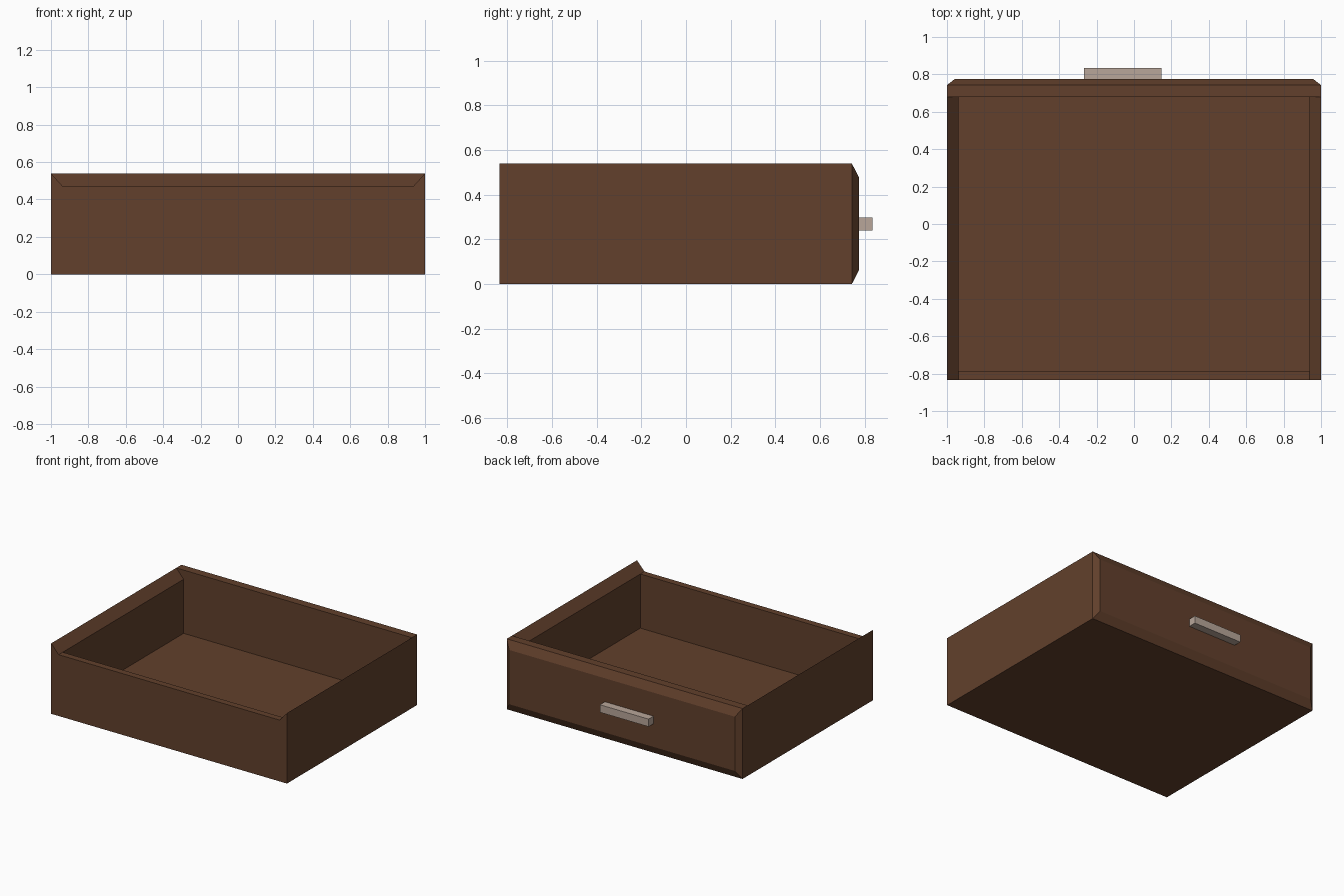
import bpy, bmesh
from mathutils import Vector

if "Cube" in bpy.data.objects:
    bpy.data.objects.remove(bpy.data.objects["Cube"])


def material(name, rgb):
    m = bpy.data.materials.new(name)
    m.diffuse_color = (*rgb, 1)
    m.use_nodes = True
    m.node_tree.nodes["Principled BSDF"].inputs["Base Color"].default_value = m.diffuse_color
    return m


WOOD = material("brown wood", (0.122, 0.051, 0.025))
METAL = material("pale handle", (0.48, 0.38, 0.32))

# Main dimensions
BACK, SHELL, LIP, FACE, END = -0.835, 0.68, 0.743, 0.775, 0.835
HALF, INNER = 1.0, 0.937
HEIGHT, WALL, FLOOR = 0.54, 0.47, 0.055


def finish(name, bm, mat):
    bmesh.ops.recalc_face_normals(bm, faces=bm.faces)
    me = bpy.data.meshes.new(name)
    bm.to_mesh(me)
    bm.free()
    me.materials.append(mat)
    ob = bpy.data.objects.new(name, me)
    bpy.context.collection.objects.link(ob)
    return ob


def prism(name, profile, y0, y1, mat, hidden=()):
    """Extrude an x-z profile along y, dropping faces hidden in joints."""
    bm = bmesh.new()
    face = bm.faces.new([bm.verts.new((x, y0, z)) for x, z in profile])
    ext = bmesh.ops.extrude_face_region(bm, geom=[face], use_keep_orig=True)
    verts = [g for g in ext["geom"] if isinstance(g, bmesh.types.BMVert)]
    bmesh.ops.translate(bm, verts=verts, vec=(0, y1 - y0, 0))
    bmesh.ops.recalc_face_normals(bm, faces=bm.faces)
    drop = [f for f in bm.faces
            if any(f.normal.dot(Vector(h)) > 0.99 for h in hidden)]
    bmesh.ops.delete(bm, geom=drop, context="FACES_ONLY")
    me = bpy.data.meshes.new(name)
    bm.to_mesh(me)
    bm.free()
    me.materials.append(mat)
    ob = bpy.data.objects.new(name, me)
    bpy.context.collection.objects.link(ob)
    return ob


def rect(x0, x1, z0, z1):
    return [(x0, z0), (x1, z0), (x1, z1), (x0, z1)]


# Side walls with inward sloping tops
for s, side in ((-1, "left"), (1, "right")):
    prism(side + "_wall",
          [(s * HALF, 0), (s * HALF, HEIGHT), (s * INNER, WALL), (s * INNER, 0)],
          BACK, SHELL, WOOD, hidden=[(0, 1, 0)])

# Low rear wall and drawer floor
prism("rear_wall", rect(-INNER, INNER, 0, WALL), BACK, -0.785, WOOD,
      hidden=[(1, 0, 0), (-1, 0, 0)])
prism("drawer_floor", rect(-INNER, INNER, 0, FLOOR), -0.785, SHELL, WOOD,
      hidden=[(1, 0, 0), (-1, 0, 0), (0, 1, 0), (0, -1, 0)])

# Drawer face: a slab whose outer side tapers to a smaller rectangle
bm = bmesh.new()
rings = []
for y, dx, dz in ((SHELL, 0, 0), (LIP, 0, 0), (FACE, 0.042, 0.062)):
    pts = rect(-HALF + dx, HALF - dx, dz, HEIGHT - dz)
    rings.append([bm.verts.new((x, y, z)) for x, z in pts])
for a, b in zip(rings, rings[1:]):
    for i in range(4):
        j = (i + 1) % 4
        bm.faces.new((a[i], a[j], b[j], b[i]))
bm.faces.new(rings[0])
bm.faces.new(rings[-1])
finish("drawer_face", bm, WOOD)

# Bar handle, set off centre
prism("handle", rect(-0.267, 0.146, 0.24, 0.298), FACE, END, METAL,
      hidden=[(0, -1, 0)])
